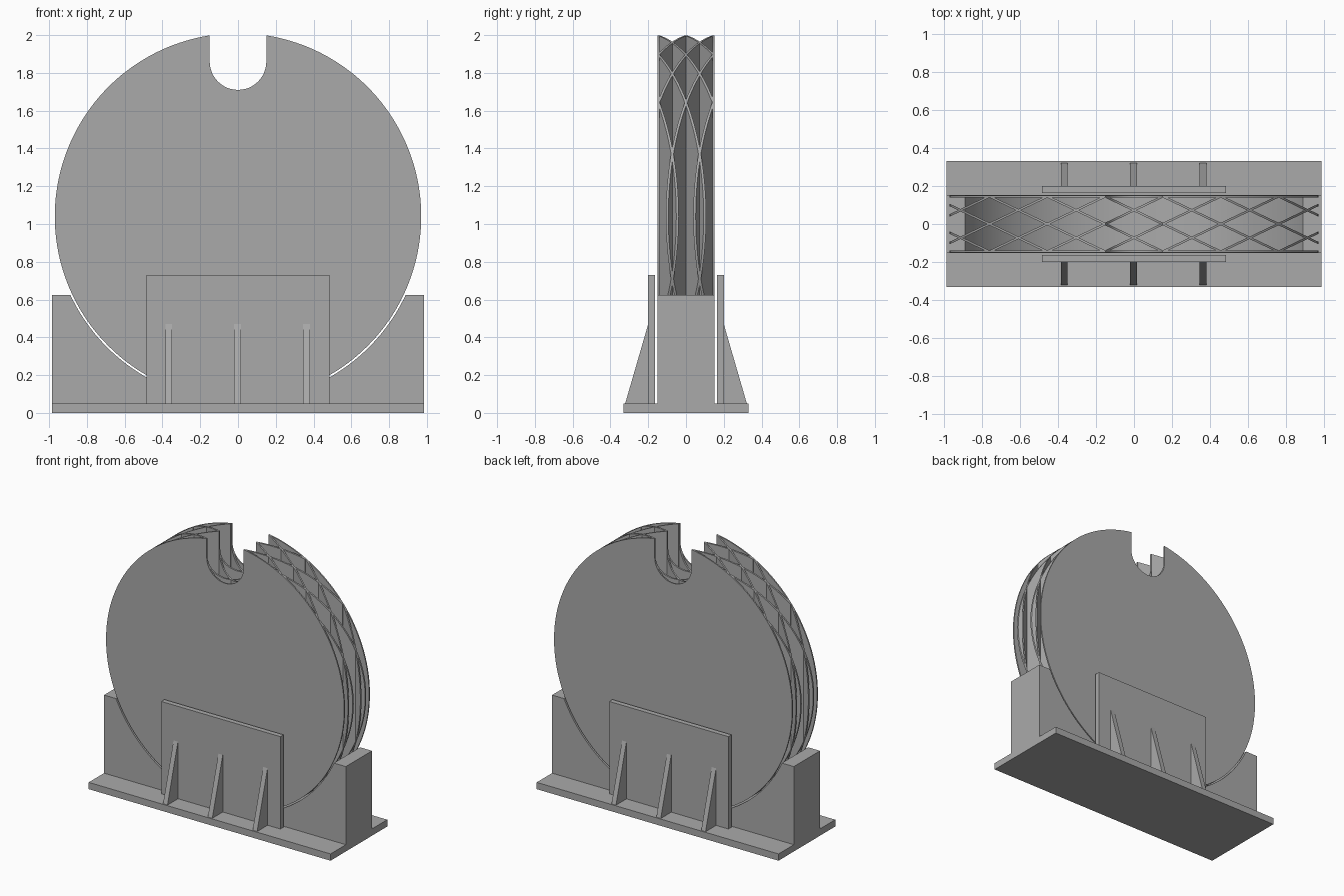
import bpy, bmesh, math

cube = bpy.data.objects.get("Cube")
if cube:
    bpy.data.objects.remove(cube)

grey = bpy.data.materials.new("plain grey")
grey.use_nodes = True
TONE = (0.4, 0.4, 0.4, 1)
grey.diffuse_color = TONE
grey.node_tree.nodes["Principled BSDF"].inputs["Base Color"].default_value = TONE

R, ZC = 0.97, 1.04            # wheel radius and centre height
SLOT_R, SLOT_Z = 0.15, 1.86   # notch half width and arc centre


def prism(name, near, far):
    """Closed solid between two matching outlines."""
    bm = bmesh.new()
    a = [bm.verts.new(p) for p in near]
    b = [bm.verts.new(p) for p in far]
    bm.faces.new(a)
    bm.faces.new(b[::-1])
    for i in range(len(a)):
        j = (i + 1) % len(a)
        bm.faces.new((a[j], a[i], b[i], b[j]))
    bmesh.ops.recalc_face_normals(bm, faces=bm.faces)
    mesh = bpy.data.meshes.new(name)
    bm.to_mesh(mesh)
    bm.free()
    mesh.materials.append(grey)
    obj = bpy.data.objects.new(name, mesh)
    bpy.context.collection.objects.link(obj)
    bpy.ops.object.select_all(action='DESELECT')
    obj.select_set(True)
    bpy.context.view_layer.objects.active = obj
    bpy.ops.object.shade_smooth_by_angle(angle=math.radians(30))
    return obj


def box(name, x0, x1, y0, y1, z0, z1):
    ring = [(x0, z0), (x1, z0), (x1, z1), (x0, z1)]
    return prism(name, [(x, y0, z) for x, z in ring], [(x, y1, z) for x, z in ring])


def half_height(x):
    return math.sqrt(max(R * R - x * x, 0))


def wheel_outline(xa, xb):
    """Notched disc outline in x and z, trimmed to xa..xb."""
    steps = 96
    xs = {-R * math.cos(math.pi * i / steps) for i in range(steps + 1)}
    xs = {x for x in xs if abs(x) > SLOT_R + 0.002}
    notch = [-SLOT_R * math.cos(math.pi * i / 24) for i in range(25)]
    xs = sorted({x for x in xs | set(notch) if xa + 0.001 < x < xb - 0.001} | {xa, xb})
    top = []
    for x in xs:
        rim = (x, ZC + half_height(x))
        if abs(x) > SLOT_R + 1e-6:
            top.append(rim)
            continue
        floor = (x, SLOT_Z - math.sqrt(max(SLOT_R ** 2 - x * x, 0)))
        if abs(x) < SLOT_R - 1e-6:
            top.append(floor)
        else:
            top += [rim, floor] if x < 0 else [floor, rim]
    bottom = [(x, ZC - half_height(x)) for x in reversed(xs) if half_height(x) > 1e-4]
    return top + bottom


def wheel_sheet(name, xa, xb, slope, offset, thick):
    """Upright sheet of the wheel following y = slope * x + offset."""
    outline = wheel_outline(xa, xb)
    return prism(name, *[[(x, slope * x + offset + s * thick / 2, z) for x, z in outline]
                         for s in (-1, 1)])


# Wheel faces
for side, label in ((-1, "front"), (1, "back")):
    wheel_sheet("wheel_face_" + label, -R, R, 0, side * 0.145, 0.01)

# Diamond lattice between the faces
STEP_Y, STEP_X, EDGE = 0.0725, 0.152, 0.143
for sign in (-1, 1):
    slope = sign * STEP_Y / STEP_X
    for k in range(-9, 10, 2):
        offset = k * STEP_Y
        ends = sorted(((-EDGE - offset) / slope, (EDGE - offset) / slope))
        xa, xb = max(ends[0], -R), min(ends[1], R)
        if xb - xa > 0.02:
            wheel_sheet("lattice_wall", xa, xb, slope, offset, 0.013)

# Base and curved cradle
box("base_plate", -0.985, 0.985, -0.33, 0.33, 0, 0.05)
CRADLE_R, CRADLE_TOP = 0.98, 0.625
reach = math.acos((ZC - CRADLE_TOP) / CRADLE_R)
arc = [reach * (1 - i / 32) for i in range(65)]
profile = [(-0.985, CRADLE_TOP), (-0.985, 0.05), (0.985, 0.05), (0.985, CRADLE_TOP)]
profile += [(CRADLE_R * math.sin(t), ZC - CRADLE_R * math.cos(t)) for t in arc]
prism("cradle", [(x, -0.152, z) for x, z in profile], [(x, 0.152, z) for x, z in profile])

# Side supports with triangular ribs
for side, label in ((-1, "front"), (1, "back")):
    box("support_plate_" + label, -0.485, 0.485, *sorted((side * 0.163, side * 0.2)), 0.05, 0.73)
    rib = [(0.2, 0.05), (0.322, 0.05), (0.2, 0.47)]
    for x in (-0.367, -0.002, 0.363):
        prism("support_rib_" + label, *[[(x + d, side * y, z) for y, z in rib]
                                        for d in (-0.018, 0.018)])
